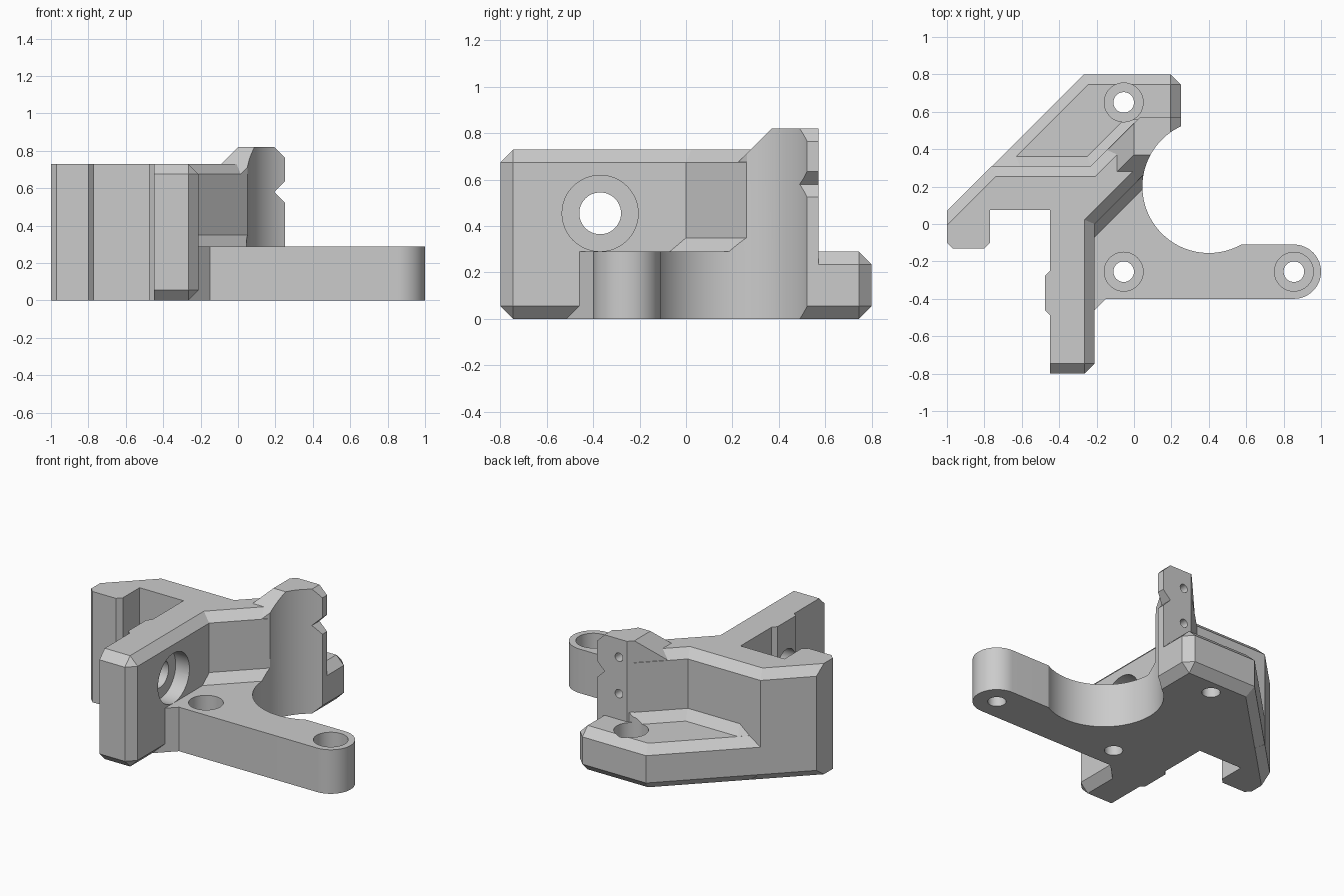
import bpy, bmesh, math
from mathutils import Vector, Matrix

cube = bpy.data.objects.get("Cube")
if cube:
    bpy.data.objects.remove(cube, do_unlink=True)

CHAMFER = 0.055
FLOOR = 0.29       # top of the low plate
WALL_TOP = 0.73
BEAD_TOP = 0.362   # sloped beads end just inside the walls
BEAD = 0.06

grey = bpy.data.materials.new("grey_plastic")
grey.use_nodes = True
grey.diffuse_color = (0.6, 0.6, 0.6, 1)
grey.node_tree.nodes["Principled BSDF"].inputs["Base Color"].default_value = grey.diffuse_color


def add_object(name, bm):
    bmesh.ops.recalc_face_normals(bm, faces=bm.faces)
    mesh = bpy.data.meshes.new(name)
    bm.to_mesh(mesh)
    bm.free()
    mesh.materials.append(grey)
    obj = bpy.data.objects.new(name, mesh)
    bpy.context.collection.objects.link(obj)
    return obj


def inset(points, offsets):
    """Move each edge of a counter-clockwise outline inwards by its own offset."""
    count = len(points)
    lines = []
    for i, p in enumerate(points):
        d = (points[(i + 1) % count] - p).normalized()
        n = Vector((-d.y, d.x))
        lines.append((n, n.dot(p) + offsets[i]))
    result = []
    for i, p in enumerate(points):
        if offsets[i] == offsets[i - 1] == 0:
            result.append(p)
            continue
        (a, da), (b, db) = lines[i - 1], lines[i]
        det = a.x * b.y - a.y * b.x
        result.append(Vector(((da * b.y - db * a.y) / det, (a.x * db - b.x * da) / det)))
    return result


def loft(name, outline, layers):
    """Stack inset copies of an outline; layers are (z, edge offsets)."""
    points = [Vector(p[:2]) for p in outline]
    bm = bmesh.new()
    rings = [[bm.verts.new((*p, z)) for p in inset(points, offs)] for z, offs in layers]
    for low, high in zip(rings, rings[1:]):
        for i in range(len(points)):
            j = (i + 1) % len(points)
            bm.faces.new((low[i], low[j], high[j], high[i]))
    bm.faces.new(rings[0][::-1])
    bm.faces.new(rings[-1])
    bmesh.ops.remove_doubles(bm, verts=bm.verts, dist=5e-4)
    return add_object(name, bm)


def chamfered(name, outline, top):
    """Prism whose edges flagged t / b are chamfered above / below; c marks a cut corner."""
    def offsets(flag):
        return [CHAMFER * (flag in p[2]) * (math.sqrt(0.5) if "c" in p[2] else 1) for p in outline]
    none = [0] * len(outline)
    return loft(name, outline, [(0, offsets("b")), (CHAMFER, none),
                                (top - CHAMFER, none), (top, offsets("t"))])


def bead(name, outline, slopes):
    flat = [0] * len(outline)
    return loft(name, outline, [(.25, flat), (FLOOR, flat), (BEAD_TOP, slopes)])


def cylinder(name, axis, center, radius, length, segments=48):
    bm = bmesh.new()
    turn = Vector((0, 0, 1)).rotation_difference(Vector(axis)).to_matrix().to_4x4()
    bmesh.ops.create_cone(bm, cap_ends=True, segments=segments, radius1=radius, radius2=radius,
                          depth=length, matrix=Matrix.Translation(center) @ turn)
    return add_object(name, bm)


def combine(target, other, operation):
    mod = target.modifiers.new(operation, "BOOLEAN")
    mod.operation, mod.solver, mod.object = operation, "EXACT", other
    bpy.context.view_layer.objects.active = target
    bpy.ops.object.modifier_apply(modifier=mod.name)
    bpy.data.objects.remove(other, do_unlink=True)


# Tall wall: hooked foot, front arm with side boss, and angled web
bracket = chamfered("bracket", [
    (-1, .07, ""), (-1, -.1, ""), (-.97, -.13, ""), (-.8, -.13, ""), (-.77, -.1, ""),
    (-.77, .075, ""), (-.45, .075, ""), (-.45, -.25, ""), (-.475, -.275, ""),
    (-.475, -.462, ""), (-.45, -.487, ""), (-.45, -.8, "tb"), (-.265, -.8, "tbc"),
    (-.21, -.745, "tb"), (-.21, 0, "t"), (.2, .41, ""), (0, .54, "t"),
    (-.23, .31, "t"), (-.76, .31, "tb")], WALL_TOP)

# Low rear shelf
shelf = chamfered("shelf", [
    (.25, .745, "tbc"), (.195, .8, "tb"), (-.269, .8, "tb"), (-.829, .24, ""),
    (-.6, .1, ""), (-.15, .1, ""), (.25, .4, "tb")], FLOOR)

# Low side arm with a round end
arc = [(.855 + .145 * math.sin(a), -.255 - .145 * math.cos(a))
       for a in (math.pi * i / 32 for i in range(33))]
arm_outline = [(-.3, -.55), (-.15, -.4)] + arc + [(.45, -.11), (.2, .36), (0, .3), (-.35, .1)]
flat = [0] * len(arm_outline)
side_arm = loft("side_arm", arm_outline, [(0, flat), (FLOOR, flat)])


# Raised column with sloped front and left shoulders
def shoulders(slope, right):
    return [0, slope, slope, 0, right, 0]


column = loft("column", [(.032, .57), (-.15, .388), (-.15, .22), (.008, .22), (.25, .462), (.25, .57)], [
    (.2, shoulders(0, 0)), (.67, shoulders(0, 0)),
    (.765, shoulders(.095, 0)), (.82, shoulders(.15, CHAMFER))])

# Sloped beads where the walls meet the low plate
rear_bead = bead("rear_bead", [(-.05, .56), (-.25, .36), (-.63, .36), (-.72, .27),
                               (-.1, .27), (.06, .4), (.06, .56)],
                 [BEAD, BEAD, BEAD, 0, 0, 0, 0])
front_bead = bead("front_bead", [(-.24, -.1), (.2, .34), (0, .3), (-.24, .06)], [BEAD, 0, 0, 0])

for part in (shelf, side_arm, column, rear_bead, front_bead):
    combine(bracket, part, "UNION")

# Large round clearance
cutters = [cylinder("clearance", (0, 0, 1), (.4, .2, .5), .355, 2, 128)]

# Counterbored screw holes in the low plate
for x, y in ((-.055, .65), (-.055, -.255), (.855, -.255)):
    cutters.append(cylinder("screw_hole", (0, 0, 1), (x, y, .2), .055, 1))
    cutters.append(cylinder("screw_seat", (0, 0, 1), (x, y, .27), .104, .3))

# Counterbored cross hole through the front arm
cutters.append(cylinder("cross_hole", (1, 0, 0), (-.35, -.37, .455), .09, .5))
cutters.append(cylinder("cross_seat", (1, 0, 0), (-.21, -.37, .455), .164, .2))

# Blind holes in the back of the column
for z in (.7, .46):
    cutters.append(cylinder("column_hole", (0, 1, 0), (.09, .57, z), .028, .26, 24))

# V notch in the column side: a square bar turned on its corner
bm = bmesh.new()
bmesh.ops.create_cube(bm, size=1, matrix=Matrix.Translation((.255, .5, .58))
                      @ Matrix.Rotation(math.radians(45), 4, "Y")
                      @ Matrix.Diagonal((.085, .5, .085, 1)))
cutters.append(add_object("notch", bm))

for cutter in cutters:
    combine(bracket, cutter, "DIFFERENCE")

# Smooth round walls, crisp chamfers
bpy.ops.object.select_all(action="DESELECT")
bracket.select_set(True)
bpy.context.view_layer.objects.active = bracket
bpy.ops.object.shade_smooth_by_angle(angle=math.radians(20))
